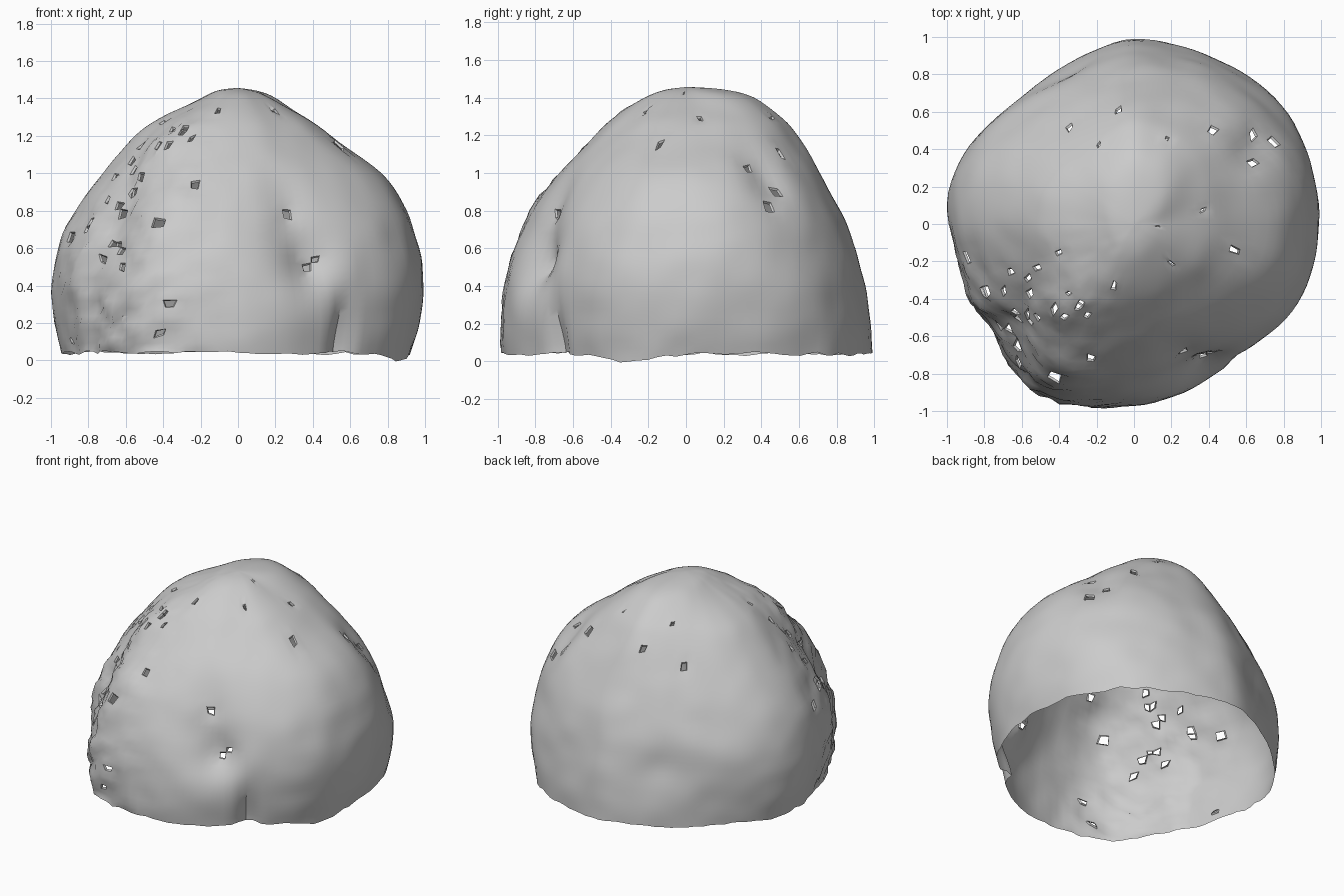
import bpy, bmesh, math, random
from mathutils import Vector, noise

random.seed(4)
old = bpy.data.objects.get("Cube")
if old:
    bpy.data.objects.remove(old)

stone = bpy.data.materials.new("grey stone")
stone.use_nodes = True
stone.diffuse_color = (0.6, 0.6, 0.6, 1)
bsdf = next(n for n in stone.node_tree.nodes if n.type == "BSDF_PRINCIPLED")
bsdf.inputs["Base Color"].default_value = (0.6, 0.6, 0.6, 1)
bsdf.inputs["Roughness"].default_value = 0.9

# Plan outline: radius every fifteen degrees, starting at +x
OUTLINE = [.99, 1, 1.02, 1.03, 1.01, .99, 1, .96, .93, .93, .97, 1,
           .99, .96, .96, .99, 1.04, 1.01, .97, .94, .91, .92, .96, .98]
# Vertical profiles: share of the outline radius at each height
HEIGHTS = [.04, .2, .4, .6, .8, 1, 1.2, 1.3, 1.4, 1.44, 1.455]
PROFILES = [[.93, .98, 1, .98, .91, .77, .5, .36, .18, .09, 0],
            [.99, .98, .95, .9, .82, .71, .59, .5, .36, .2, 0],
            [.95, .98, 1, .97, .87, .73, .56, .41, .2, .11, 0],
            [.99, 1, .98, .92, .83, .68, .49, .38, .22, .11, 0]]
# Hollows and swellings: degrees, height, spread in degrees, spread in height, push
FEATURES = [(309, .08, 4, .24, -.07), (296, .52, 8, .12, -.06), (290, .72, 13, .25, -.06),
            (33, .95, 9, .14, -.05), (45, .7, 20, .3, -.025), (115, .42, 12, .15, -.03),
            (224, .72, 9, .2, -.05), (228, 1.15, 11, .13, .05), (247, .75, 10, .25, .03),
            (216, .5, 5, .4, -.03)]
SEGMENTS, STEPS = 112, 5


def spline(values, t, cyclic=False):
    """Smooth curve through evenly spaced values."""
    n, i = len(values), int(math.floor(t))
    f = t - i

    def pick(k):
        return values[k % n] if cyclic else values[max(0, min(n - 1, k))]
    a, b, c, d = (pick(i + k) for k in (-1, 0, 1, 2))
    return b + f * (c - a + f * (2*a - 5*b + 4*c - d + f * (3*b - a - 3*c + d))) / 2


def surface_point(angle, level):
    """Point on the boulder at an angle in degrees and a profile level."""
    z = spline(HEIGHTS, level)
    quarter = angle / 90
    q, f = int(quarter) % 4, quarter % 1
    f = f * f * (3 - 2 * f)
    share = spline(PROFILES[q], level) * (1 - f) + spline(PROFILES[(q + 1) % 4], level) * f
    r = share * spline(OUTLINE, angle / 15, True)
    for mid, height, wide, tall, push in FEATURES:
        gap = (angle - mid + 180) % 360 - 180
        r += push * math.exp(-(gap / wide) ** 2 - ((z - height) / tall) ** 2) * min(1, r * 2)
    a = math.radians(angle)
    p = Vector((r * math.cos(a), r * math.sin(a), z))
    # Broad facets everywhere, rougher breakage on the left front
    rough = math.exp(-(((angle - 225) / 30) ** 2)) * min(1, r)
    bump = .014 * noise.noise(p * 3) + .008 * noise.noise(p * 6)
    bump += rough * (.03 * noise.noise(p * 9) + .025 * noise.noise(p * 19))
    p += Vector((p.x, p.y, p.z * .3)) * bump
    # Ragged lower rim, deepest toward the right front
    if level < 1:
        dip = .04 * math.exp(-(((angle - 340) / 14) ** 2)) + .02 * noise.noise(p * 11)
        p.z -= (1 - level) * dip
    return p


# Hollow boulder shell, open underneath
bm = bmesh.new()
levels = (len(HEIGHTS) - 1) * STEPS
rings = [[bm.verts.new(surface_point(360 * s / SEGMENTS, k / STEPS)) for s in range(SEGMENTS)]
         for k in range(levels)]
apex = bm.verts.new((0, 0, HEIGHTS[-1]))
for low, high in zip(rings, rings[1:]):
    for s in range(SEGMENTS):
        t = (s + 1) % SEGMENTS
        bm.faces.new((low[s], low[t], high[t], high[s]))
for s in range(SEGMENTS):
    bm.faces.new((rings[-1][s], rings[-1][(s + 1) % SEGMENTS], apex))

# Small chipped holes, each a ragged sunken lip around a gap
bm.normal_update()
spots = [(.13, -.01, 1.43), (-.2, .44, 1.3), (-.4, .57, 1.1), (.38, .08, 1.3), (-.1, .65, 1.15),
         (.42, .53, 1.15), (.62, .32, 1.02), (.74, .42, .8), (.54, -.13, 1.15), (.2, -.2, 1.35),
         (.35, -.7, .5), (.42, -.68, .53), (.27, -.7, .78), (-.35, -.92, .3), (-.42, -.95, .14),
         (.66, .5, .95), (-.9, -.25, .12), (-.1, -.3, 1.3), (.18, .45, 1.3)]
for _ in range(28):
    a = math.radians(random.gauss(218, 18))
    h = random.uniform(.45, 1.3)
    r = .95 * math.sqrt(max(.1, 1 - (h / 1.46) ** 2))
    spots.append((r * math.cos(a), r * math.sin(a), h))
faces = list(bm.faces)
chosen = {min(faces, key=lambda f: (f.calc_center_median() - Vector(p)).length_squared)
          for p in spots}
chosen = sorted(chosen, key=lambda f: f.index)
for face in chosen:
    for vert in face.verts:
        along = vert.co - face.calc_center_median()
        vert.co += along * random.uniform(-.4, .4) + face.normal * random.uniform(-.01, .006)
bmesh.ops.inset_individual(bm, faces=chosen, thickness=.008, depth=-.012)
bmesh.ops.delete(bm, geom=chosen, context="FACES")

mesh = bpy.data.meshes.new("boulder_shell")
bm.to_mesh(mesh)
bm.free()
mesh.materials.append(stone)
boulder = bpy.data.objects.new("boulder_shell", mesh)
bpy.context.collection.objects.link(boulder)
bpy.context.view_layer.objects.active = boulder
boulder.select_set(True)
bpy.ops.object.shade_smooth_by_angle(angle=math.radians(35))
